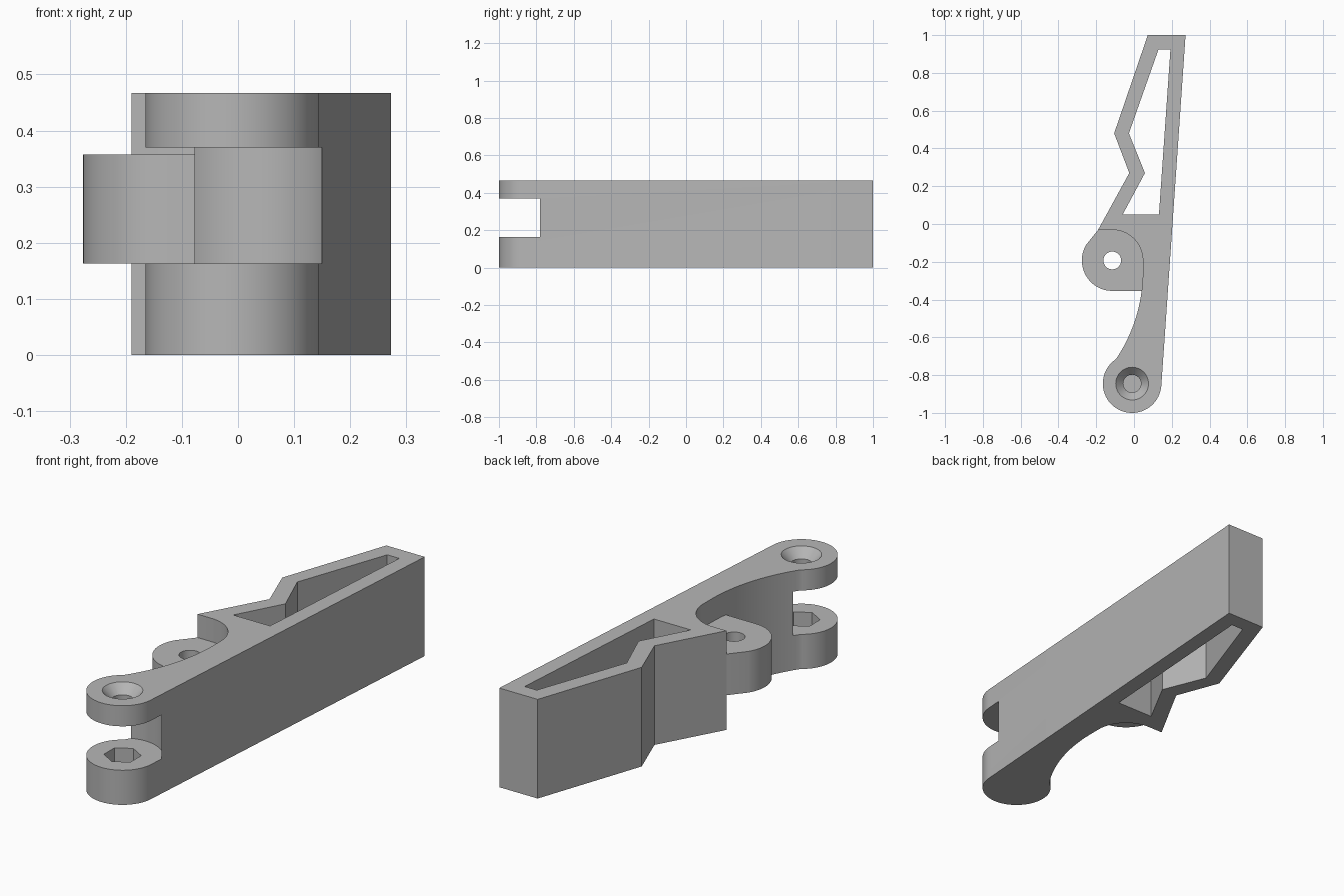
import bpy, bmesh
from math import sin, cos, radians

old = bpy.data.objects.get("Cube")
if old:
    bpy.data.objects.remove(old, do_unlink=True)

HEIGHT = 0.467
SLOT_LOW, SLOT_HIGH = 0.163, 0.37
PIVOT = (-0.01, -0.845)
LUG = (-0.115, -0.193)

grey = bpy.data.materials.new("plain grey")
grey.use_nodes = True
grey.diffuse_color = (0.47, 0.47, 0.47, 1)
grey.node_tree.nodes["Principled BSDF"].inputs["Base Color"].default_value = grey.diffuse_color


def arc(center, radius, start, end, steps):
    angles = [radians(start + (end - start) * i / steps) for i in range(steps + 1)]
    return [(center[0] + radius * cos(a), center[1] + radius * sin(a)) for a in angles]


def ring(center, radius, sides, turn=0):
    return arc(center, radius, turn, turn + 360, sides)[:-1]


def loft(name, low, high, z0, z1):
    """Solid between two matching outlines at heights z0 and z1."""
    bm = bmesh.new()
    a = [bm.verts.new((x, y, z0)) for x, y in low]
    b = [bm.verts.new((x, y, z1)) for x, y in high]
    n = len(a)
    bm.faces.new(a)
    bm.faces.new(b)
    for i in range(n):
        j = (i + 1) % n
        bm.faces.new((a[i], a[j], b[j], b[i]))
    bmesh.ops.recalc_face_normals(bm, faces=bm.faces)
    mesh = bpy.data.meshes.new(name)
    bm.to_mesh(mesh)
    bm.free()
    mesh.materials.append(grey)
    obj = bpy.data.objects.new(name, mesh)
    bpy.context.collection.objects.link(obj)
    return obj


def prism(name, outline, z0, z1):
    return loft(name, outline, outline, z0, z1)


def select(obj):
    bpy.ops.object.select_all(action='DESELECT')
    obj.select_set(True)
    bpy.context.view_layer.objects.active = obj


def cut(obj, cutter):
    cutter.hide_render = True
    select(obj)
    mod = obj.modifiers.new("cut", 'BOOLEAN')
    mod.operation = 'DIFFERENCE'
    mod.solver = 'EXACT'
    mod.object = cutter
    bpy.ops.object.modifier_apply(modifier=mod.name)
    bpy.data.objects.remove(cutter, do_unlink=True)


# Lever body: straight back edge, rounded fork end, hollow flank and notched grip
outline = [(0.273, 1.0)]
outline += arc(PIVOT, 0.155, -4, -234, 48)
outline += arc((-0.783, -0.25), 0.83, -34, 0, 24)
outline += arc(LUG, 0.162, 0, 90, 24)
outline += [(-0.19, -0.031), (-0.025, 0.27), (-0.105, 0.48), (0.073, 1.0)]
body = prism("lever_body", outline, 0, HEIGHT)

# Window through the grip
window = [(0.13, 0.925), (0.193, 0.925), (0.132, 0.05),
          (-0.06, 0.05), (0.058, 0.27), (-0.027, 0.48)]
cut(body, prism("window_cutter", window, -0.1, HEIGHT + 0.1))

# Round slot between the fork arms
cut(body, prism("slot_cutter", ring(PIVOT, 0.172, 96), SLOT_LOW, SLOT_HIGH))

# Countersunk screw hole in the upper arm, hexagonal nut pocket in the lower arm
cut(body, prism("screw_cutter", ring(PIVOT, 0.047, 48), SLOT_HIGH - 0.05, HEIGHT + 0.1))
cut(body, loft("countersink_cutter", ring(PIVOT, 0.045, 48), ring(PIVOT, 0.096, 48),
               HEIGHT - 0.045, HEIGHT + 0.01))
cut(body, prism("nut_cutter", ring(PIVOT, 0.08, 6, 30), 0.06, SLOT_LOW + 0.05))

# Side lug with its pin hole
lug_outline = arc(LUG, 0.161, 148, 270, 36)
lug_outline += [(0.07, LUG[1] - 0.161), (0.07, 0.0), (-0.165, 0.0), (-0.19, -0.031)]
lug = prism("side_lug", lug_outline, SLOT_LOW, 0.357)
cut(lug, prism("pin_cutter", ring(LUG, 0.047, 48), 0, HEIGHT))

for part in (body, lug):
    select(part)
    bpy.ops.object.shade_smooth_by_angle(angle=radians(25))
